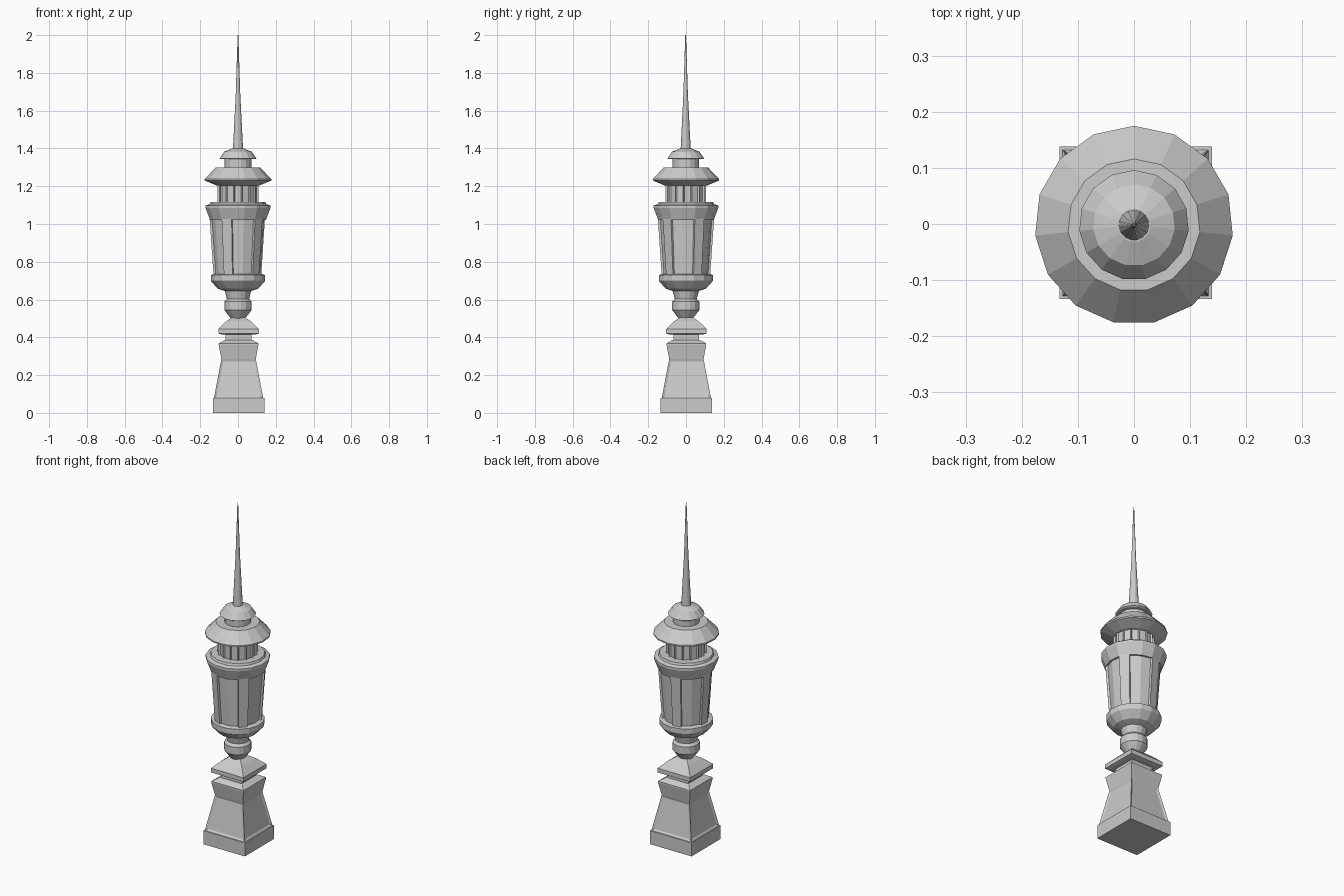
import bpy, bmesh
from math import sin, cos, pi, sqrt

if "Cube" in bpy.data.objects:
    bpy.data.objects.remove(bpy.data.objects["Cube"])


def lathe(name, profile, sides=15, centre=(0, -0.002), start=pi / 2, recess=None):
    """Closed faceted turning from (radius, z) pairs listed bottom to top.
    recess = (section index, face step, inset, depth) insets faces of one section."""
    bm = bmesh.new()
    rings = []
    for r, z in profile:
        rings.append([bm.verts.new((centre[0] + r * cos(start + 2 * pi * k / sides),
                                    centre[1] + r * sin(start + 2 * pi * k / sides), z))
                      for k in range(sides)])
    bm.faces.new(rings[0][::-1])
    bm.faces.new(rings[-1])
    chosen = []
    for i in range(len(rings) - 1):
        a, b = rings[i], rings[i + 1]
        for k in range(sides):
            n = (k + 1) % sides
            f = bm.faces.new((a[k], a[n], b[n], b[k]))
            if recess and i == recess[0] and k % recess[1] == 0:
                chosen.append(f)
    bm.normal_update()
    if chosen:
        bmesh.ops.inset_individual(bm, faces=chosen, thickness=recess[2],
                                   depth=recess[3], use_even_offset=True)
    me = bpy.data.meshes.new(name)
    bm.to_mesh(me)
    bm.free()
    ob = bpy.data.objects.new(name, me)
    bpy.context.collection.objects.link(ob)
    return ob


def square(name, profile, recess=None):
    """Four-sided version; profile gives half widths."""
    return lathe(name, [(h * sqrt(2), z) for h, z in profile], 4,
                 (0.003, 0.002), pi / 4, recess)


# Square pedestal with sunken panels
square("plinth", [(0.136, 0), (0.136, 0.08)])
square("pedestal", [(0.130, 0.08), (0.091, 0.285)], (0, 1, 0.012, -0.006))
square("pedestal_cap", [(0.091, 0.285), (0.105, 0.36), (0.105, 0.368), (0.075, 0.385)])
square("pedestal_neck", [(0.068, 0.375), (0.068, 0.418)])
square("pedestal_roof", [(0.09, 0.415), (0.107, 0.42), (0.107, 0.445),
                         (0.065, 0.485), (0.035, 0.505)])

# Turned bulb and flared cup
lathe("bulb", [(0.038, 0.50), (0.073, 0.545), (0.073, 0.59), (0.058, 0.605)])
lathe("cup", [(0.057, 0.595), (0.07, 0.645), (0.108, 0.658), (0.143, 0.697),
              (0.145, 0.70), (0.145, 0.73), (0.125, 0.735)])

# Lantern body: recessed panes two faces wide, five raised posts
lathe("lantern_body", [(0.118, 0.725), (0.139, 1.03)], recess=(0, 3, 0, 0.012))
lathe("lantern_rim", [(0.149, 1.022), (0.173, 1.085), (0.173, 1.098),
                      (0.15, 1.105), (0.145, 1.117), (0.10, 1.117)])

# Upper gallery with fluted openings
lathe("gallery", [(0.108, 1.11), (0.108, 1.21)], recess=(0, 1, 0.006, -0.008))
lathe("gallery_roof", [(0.112, 1.203), (0.177, 1.23), (0.177, 1.238), (0.118, 1.30)])

# Dome and spire
lathe("dome_neck", [(0.071, 1.295), (0.071, 1.35)])
lathe("dome", [(0.092, 1.343), (0.098, 1.347), (0.073, 1.383), (0.03, 1.40)])
lathe("spire", [(0.027, 1.395), (0.012, 1.69), (0.002, 2.0)])
